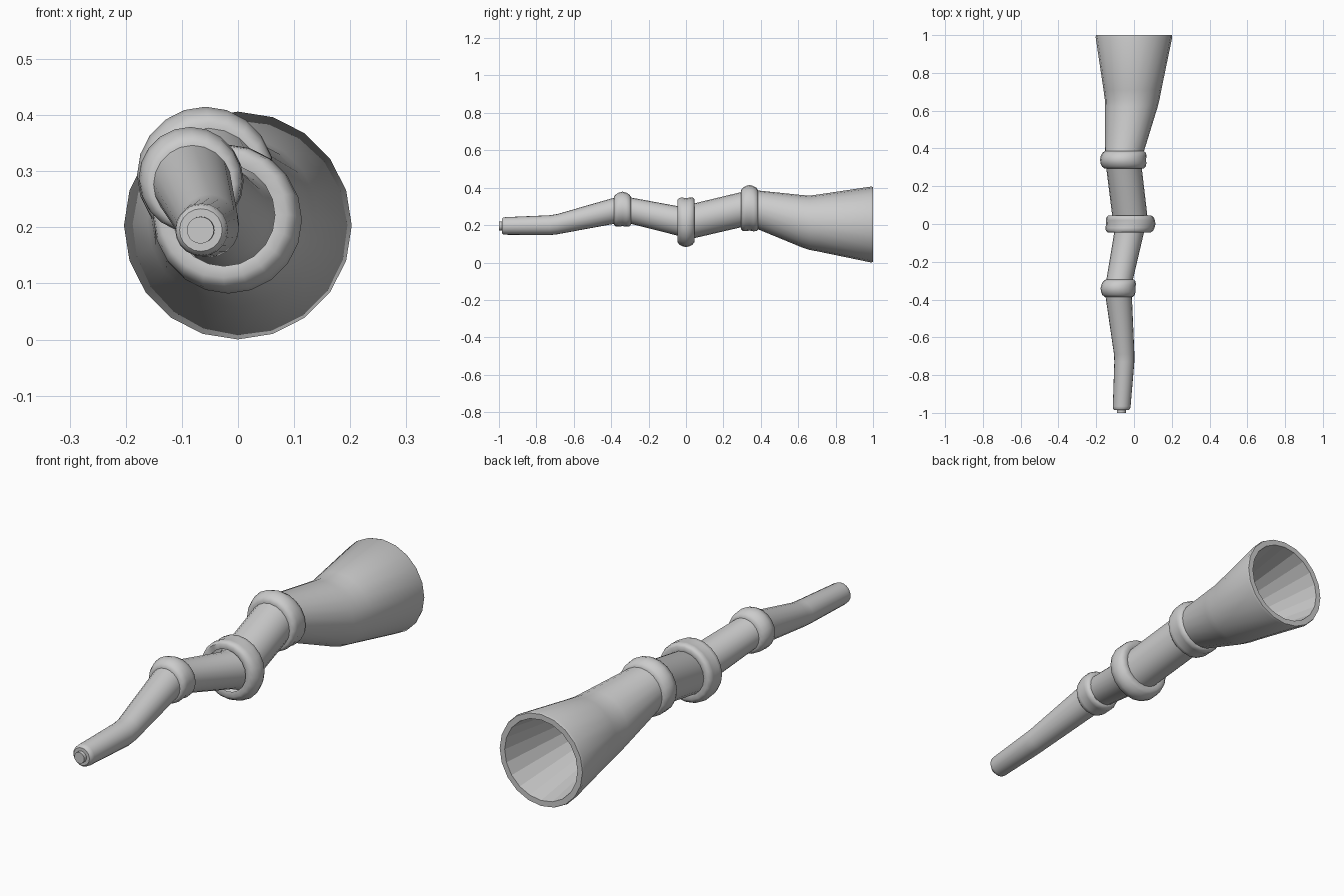
import bpy, bmesh, math

if "Cube" in bpy.data.objects:
    bpy.data.objects.remove(bpy.data.objects["Cube"])

SIDES = 20
# centre line bends: x, y, z
PATH = [(-.067, -1.0, .195), (-.05, -.71, .2), (-.085, -.34, .287), (-.017, 0, .213),
        (-.058, .34, .293), (-.01, .65, .213), (0, 1.0, .203)]


def centre(y):
    for a, b in zip(PATH, PATH[1:]):
        if y <= b[1] + 1e-6:
            t = (y - a[1]) / (b[1] - a[1])
            return a[0] + (b[0] - a[0]) * t, a[2] + (b[2] - a[2]) * t
    return PATH[-1][0], PATH[-1][2]


def loft(name, loops, cap=True, angle=38, sharp_inside=None):
    """Skin upright circles (y, radius) that follow the centre line."""
    bm = bmesh.new()
    rings = []
    for y, r in loops:
        cx, cz = centre(y)
        rings.append([bm.verts.new((cx + r * math.sin(2 * math.pi * i / SIDES), y,
                                    cz + r * math.cos(2 * math.pi * i / SIDES)))
                      for i in range(SIDES)])
    flat = []
    for k, (a, b) in enumerate(zip(rings, rings[1:])):
        for i in range(SIDES):
            j = (i + 1) % SIDES
            f = bm.faces.new((a[i], a[j], b[j], b[i]))
            if sharp_inside is not None and k >= sharp_inside:
                flat.append(f)
    if cap:
        bm.faces.new(rings[0])
        bm.faces.new(rings[-1])
    bmesh.ops.recalc_face_normals(bm, faces=bm.faces)
    flat_ids = []
    bm.faces.index_update()
    flat_ids = [f.index for f in flat]
    me = bpy.data.meshes.new(name)
    bm.to_mesh(me)
    bm.free()
    ob = bpy.data.objects.new(name, me)
    bpy.context.collection.objects.link(ob)
    bpy.ops.object.select_all(action='DESELECT')
    ob.select_set(True)
    bpy.context.view_layer.objects.active = ob
    bpy.ops.object.shade_smooth_by_angle(angle=math.radians(angle))
    for i in flat_ids:
        me.polygons[i].use_smooth = False
    return ob


# crooked tube, flared bell and its hollow, in one skin
body = [(-1.0, .024), (-.985, .024), (-.985, .038), (-.978, .045), (-.965, .047),
        (-.73, .053), (-.69, .054), (-.38, .07), (-.34, .071), (-.30, .07),
        (-.04, .079), (0, .088), (.04, .093), (.30, .094), (.34, .1), (.38, .103),
        (.62, .140), (.66, .145), (.71, .153), (.99, .203), (1.0, .2),
        (1.0, .176), (.66, .12), (.36, .08)]
loft("horn_body", body, sharp_inside=21)

# swollen collars over the bends
for name, y, r in (("front_collar", -.34, .092), ("middle_collar", 0, .131),
                   ("rear_collar", .34, .122)):
    profile = [(-.041, -.04), (-.046, -.018), (-.036, -.006), (-.02, -.001), (0, 0),
               (.02, -.001), (.036, -.006), (.046, -.018), (.041, -.04)]
    loft(name, [(y + dy, r + dr) for dy, dr in profile], cap=False, angle=60)
